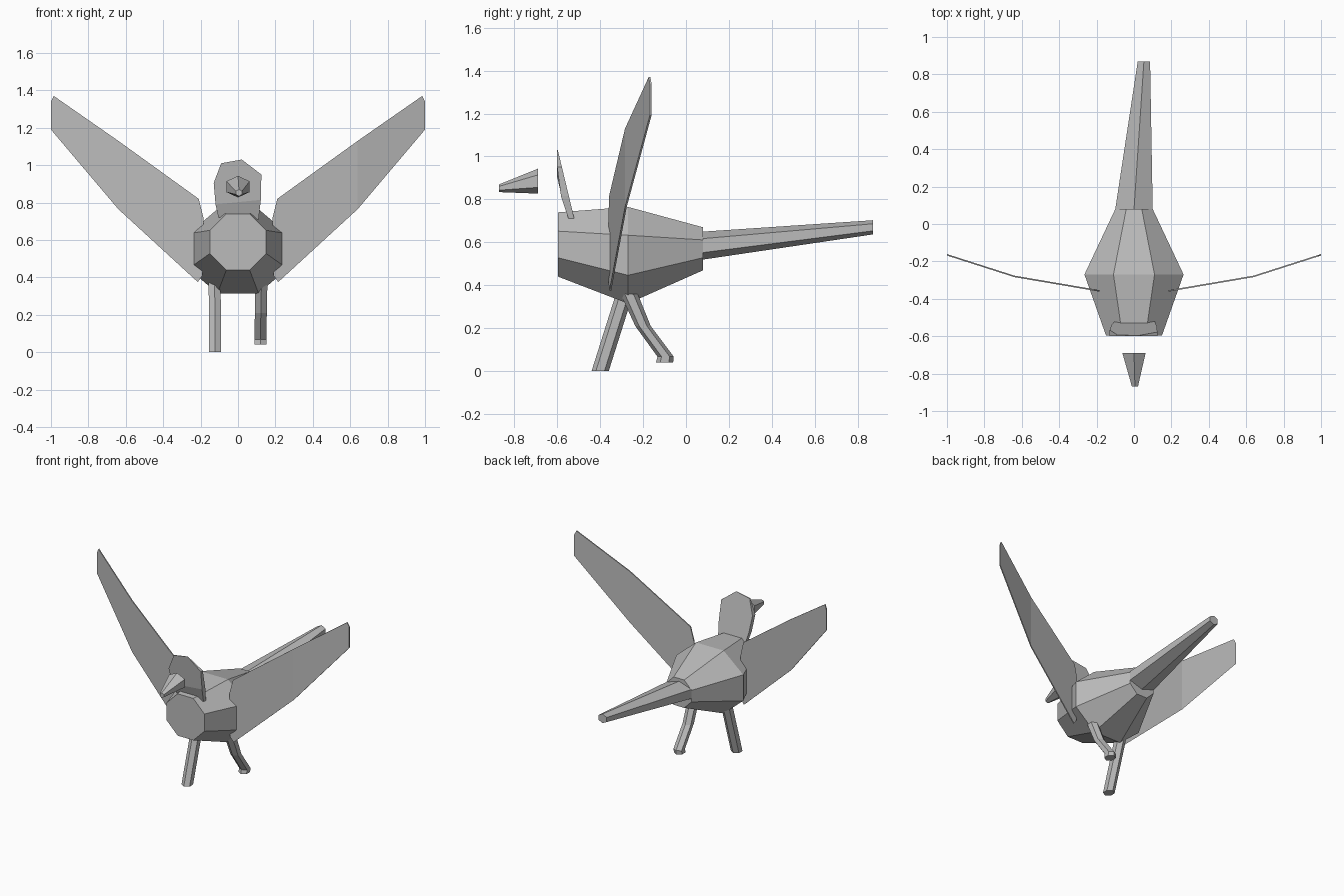
import bpy, bmesh
from math import cos, sin, pi

if "Cube" in bpy.data.objects:
    bpy.data.objects.remove(bpy.data.objects["Cube"])

grey = bpy.data.materials.new("plain grey")
grey.use_nodes = True
grey.diffuse_color = (0.5, 0.5, 0.5, 1)
grey.node_tree.nodes["Principled BSDF"].inputs["Base Color"].default_value = grey.diffuse_color


def finish(name, bm):
    bmesh.ops.recalc_face_normals(bm, faces=bm.faces)
    mesh = bpy.data.meshes.new(name)
    bm.to_mesh(mesh)
    bm.free()
    mesh.materials.append(grey)
    obj = bpy.data.objects.new(name, mesh)
    bpy.context.collection.objects.link(obj)


def loft(name, sides, start, stations, upright=False):
    """Skin rings (centre, half width, half depth); upright rings lie flat in XY."""
    bm = bmesh.new()
    rings = []
    for (x, y, z), a, b in stations:
        ring = []
        for i in range(sides):
            t = start + 2 * pi * i / sides
            u, v = a * cos(t), b * sin(t)
            ring.append(bm.verts.new((x + u, y + v, z) if upright else (x + u, y, z + v)))
        rings.append(ring)
    for r, s in zip(rings, rings[1:]):
        for i in range(sides):
            j = (i + 1) % sides
            bm.faces.new((r[i], r[j], s[j], s[i]))
    bm.faces.new(rings[0])
    bm.faces.new(rings[-1])
    finish(name, bm)


def plate(name, outline, split, front_y, back_y):
    """Thin slab from an XZ outline, folded along the line between two corners."""
    bm = bmesh.new()
    i, j = split
    skins = [[bm.verts.new((x, f(x, z), z)) for x, z in outline] for f in (front_y, back_y)]
    for s in skins:
        bm.faces.new(s[i:j + 1])
        bm.faces.new(s[j:] + s[:i + 1])
    f, b = skins
    for k in range(len(outline)):
        bm.faces.new((f[k - 1], f[k], b[k], b[k - 1]))
    finish(name, bm)


# Faceted body
k = 1 / cos(pi / 8)
loft("body", 8, pi / 8, [
    ((0, -0.595, 0.59), 0.15 * k, 0.15 * k),
    ((0, -0.27, 0.54), 0.265 * k, 0.225 * k),
    ((0, 0.08, 0.57), 0.10 * k, 0.10 * k)])

# Tail and beak, six-sided with a ridge on top
h = 1 / cos(pi / 6)
loft("tail", 6, pi / 2, [
    ((0, 0.08, 0.585), 0.10 * h, 0.065),
    ((0.053, 0.87, 0.67), 0.033 * h, 0.033)])
loft("beak", 6, pi / 2, [
    ((0, -0.69, 0.885), 0.062 * h, 0.058),
    ((0.005, -0.87, 0.852), 0.016 * h, 0.018)])

# Head: a wedge leaning forward, tapering to its crown
head = [(0.02, 1.03), (-0.09, 1.01), (-0.13, 0.905), (-0.12, 0.79),
        (-0.105, 0.72), (0.11, 0.71), (0.122, 0.815), (0.125, 0.95)]
plate("head", head, (3, 6),
      lambda x, z: -0.6 + max(0, 0.87 - z) * 0.33,
      lambda x, z: -0.597 + (1.03 - z) * 0.24)


# Raised wings, bent at mid span
def sweep(x):
    x = abs(x)
    return -0.355 + (x - 0.2) * 0.17 if x < 0.64 else -0.28 + (x - 0.64) * 0.32


wing = [(0.185, 0.72), (0.21, 0.82), (0.64, 1.13), (0.985, 1.37), (1.0, 1.34),
        (1.0, 1.19), (0.64, 0.765), (0.215, 0.375), (0.19, 0.41)]
for side, name in ((1, "left_wing"), (-1, "right_wing")):
    plate(name, [(side * x, z) for x, z in wing], (2, 6),
          lambda x, z: sweep(x) - 0.004,
          lambda x, z: sweep(x) + 0.004)

# Legs: the right one planted, the left one bent and lifted
w = 0.032 * h
loft("right_leg", 6, pi / 2, [
    ((-0.125, -0.28, 0.38), w, 0.04),
    ((-0.122, -0.40, 0.0), w, 0.04)], True)
loft("left_leg", 6, pi / 2, [
    ((0.125, -0.265, 0.36), w, 0.04),
    ((0.122, -0.20, 0.21), w, 0.036),
    ((0.12, -0.095, 0.068), w, 0.038),
    ((0.12, -0.10, 0.04), w, 0.04)], True)
